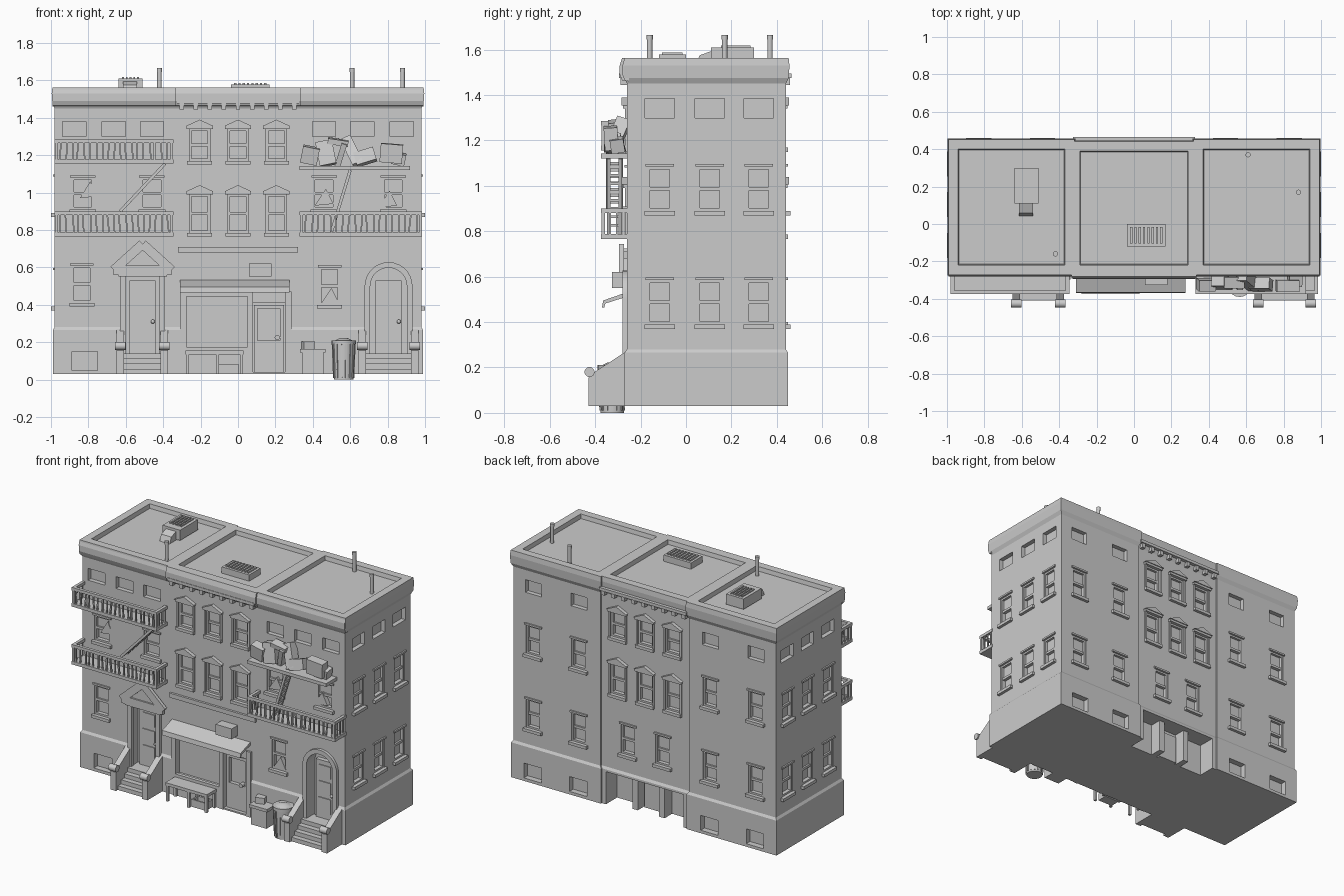
import bpy, bmesh, math, random
from mathutils import Matrix, Vector

if "Cube" in bpy.data.objects:
    bpy.data.objects.remove(bpy.data.objects["Cube"])

random.seed(4)
parts, cuts = {}, bmesh.new()
HALF = math.pi / 2

def bm_of(name):
    return cuts if name == "cut" else parts.setdefault(name, bmesh.new())

def P(face, u, d, z):
    """Point on a wall: u along it, d outward, z up."""
    return {"F": (u, -.26 - d, z), "B": (u, .44 + d, z), "M": (u, .43 + d, z),
            "R": (.98 + d, u, z), "L": (-.98 - d, u, z)}[face]

def extrude(name, a, b):
    bm = bm_of(name)
    va, vb = [bm.verts.new(p) for p in a], [bm.verts.new(p) for p in b]
    n = len(a)
    fs = [bm.faces.new(va), bm.faces.new(vb[::-1])]
    fs += [bm.faces.new((va[i], vb[i], vb[(i + 1) % n], va[(i + 1) % n])) for i in range(n)]
    bmesh.ops.recalc_face_normals(bm, faces=fs)

def prism(name, face, pts, d0, d1):
    extrude(name, [P(face, u, d0, z) for u, z in pts], [P(face, u, d1, z) for u, z in pts])

def prism_x(name, pts, x0, x1):
    extrude(name, [(x0, y, z) for y, z in pts], [(x1, y, z) for y, z in pts])

def wbox(name, face, u0, u1, z0, z1, d0, d1):
    prism(name, face, [(u0, z0), (u1, z0), (u1, z1), (u0, z1)], d0, d1)

def box(name, c, s, rot=None):
    m = Matrix.Translation(c) @ (rot or Matrix()) @ Matrix.Diagonal((*s, 1))
    bmesh.ops.create_cube(bm_of(name), size=1, matrix=m)

def bar(name, a, b, w, t=None):
    a, b = Vector(a), Vector(b)
    box(name, (a + b) / 2, (w, t or w, (b - a).length), (b - a).to_track_quat('Z', 'Y').to_matrix().to_4x4())

def cyl(name, c, r, h, axis='Z', r2=None, seg=20):
    rot = {'Z': Matrix(), 'X': Matrix.Rotation(HALF, 4, 'Y'), 'Y': Matrix.Rotation(HALF, 4, 'X')}[axis]
    bmesh.ops.create_cone(bm_of(name), cap_ends=True, segments=seg, radius1=r, radius2=r if r2 is None else r2,
                          depth=h, matrix=Matrix.Translation(c) @ rot)

def window(face, u, z0, z1, w=.11, style="sash"):
    a, b, t = u - w / 2, u + w / 2, .012
    wbox("cut", face, a, b, z0, z1, -.03, .06)
    if style == "hole":
        return
    for l, r, lo, hi in ((a, a + t, z0, z1), (b - t, b, z0, z1), (a + t, b - t, z0, z0 + t), (a + t, b - t, z1 - t, z1)):
        wbox("window_frames", face, l, r, lo, hi, -.031, -.004)
    m = (z0 + z1) / 2
    wbox("window_frames", face, a + t, b - t, m - .008, m + .008, -.031, -.008)
    wbox("window_frames", face, a + t, b - t, m + .008, z1 - t, -.031, -.02)
    wbox("window_sills", face, a - .012, b + .012, z0 - .02, z0, -.005, .02)
    if style == "pediment":
        wbox("window_pediments", face, a - .015, b + .015, z1, z1 + .015, -.005, .018)
        prism("window_pediments", face, [(a - .02, z1 + .015), (b + .02, z1 + .015), (u, z1 + .05)], -.005, .024)
        for e in (a - .006, b + .006):
            wbox("window_pediments", face, e - .006, e + .006, z0, z1, -.005, .008)
    else:
        wbox("window_lintels", face, a - .008, b + .008, z1, z1 + .012, -.005, .01)

# Windows on the end walls
for f in "RL":
    for y in (-.115, .105, .32):
        window(f, y, .39, .585)
        window(f, y, .89, 1.085)
        window(f, y, 1.30, 1.385, .13, "hole")
# Windows on the front and back of the outer houses
for s in (-1, 1):
    for x in (.46, .665, .875):
        window("F", s * x, 1.30, 1.38, .125, "hole")
    for x in (.46, .83):
        window("F", s * x, .91, 1.08, .12)
    for x in (.49, .83):
        window("B", s * x, .39, .585)
        window("B", s * x, .89, 1.085)
        window("B", s * x, 1.30, 1.385, .12, "hole")
        window("B", s * x, .05, .15, .13, "hole")
window("F", -.835, .41, .61)
window("F", .49, .40, .60)
window("F", -.82, .05, .15, .135, "hole")
# Windows of the middle house
for f in "FM":
    for x in (-.205, 0, .205):
        window(f, x, .785, .99, .11, "pediment")
        window(f, x, 1.17, 1.34, .11, "pediment")
for x in (-.13, .13):
    window("M", x, .40, .60)
# Loose boards across a few windows
for x, z, w in ((.49, .43, .05), (.46, .96, .05), (.8, .95, .05), (-.8, 1.0, .045), (.69, 1.0, .04)):
    prism("window_boards", "F", [(x - w, z - .03), (x + w, z - .02), (x + .01, z + .06)], -.03, .0)

# Doors: rectangular left, arched right, shop door and shop window
def arch(x, r, zb, zc, n=14):
    return [(x - r, zb)] + [(x - r * math.cos(math.pi * i / n), zc + r * math.sin(math.pi * i / n)) for i in range(n + 1)] + [(x + r, zb)]

wbox("cut", "F", -.605, -.415, .04, .55, -.06, .06)
prism("cut", "F", arch(.805, .098, .04, .50), -.07, .06)
wbox("cut", "F", .08, .25, .04, .41, -.04, .06)
wbox("cut", "F", -.275, .05, .17, .46, -.03, .06)
wbox("cut", "M", -.29, .29, .0, .25, -.11, .06)
prism("arch_surround", "F", arch(.805, .128, .03, .50) + arch(.805, .098, .03, .50)[::-1], -.01, .02)
for x in (-.615, -.405):
    wbox("door_surround", "F", x - .015, x + .015, .03, .56, -.01, .02)
wbox("door_surround", "F", -.64, -.38, .55, .585, -.01, .03)
tri = [(-.665, .585), (-.355, .585), (-.51, .725)]
prism("door_pediment", "F", tri, -.01, .025)
for (a, b) in ((tri[0], tri[1]), (tri[0], tri[2]), (tri[2], tri[1])):
    bar("door_pediment", P("F", a[0], .025, a[1]), P("F", b[0], .025, b[1]), .022, .05)
for x in (-.51, .805):
    wbox("house_doors", "F", x - .07, x + .07, .14, .53, -.072, -.04)
    for z0, z1 in ((.18, .28), (.31, .39), (.42, .50)):
        wbox("house_doors", "F", x - .045, x + .045, z0, z1, -.04, -.034)
    bmesh.ops.create_uvsphere(bm_of("door_knobs"), u_segments=12, v_segments=8, radius=.011,
                              matrix=Matrix.Translation(P("F", x + .055, -.03, .31)))
for l, r, lo, hi in ((.085, .105, .03, .40), (.225, .245, .03, .40), (.105, .225, .38, .40), (.105, .225, .03, .21)):
    wbox("shop_door", "F", l, r, lo, hi, -.041, -.015)
cyl("shop_door", P("F", .21, -.002, .225), .014, .03, 'Y', seg=12)
for l, r, lo, hi in ((-.31, -.275, .03, .47), (.05, .08, .03, .47), (.25, .285, .03, .47), (-.275, .05, .155, .175), (-.275, .05, .445, .47)):
    wbox("shop_front", "F", l, r, lo, hi, -.01, .014)
wbox("shop_front", "F", -.32, .32, .68, .71, -.01, .015)
prism_x("awning", [(-.25, .535), (-.365, .495), (-.37, .465), (-.36, .465), (-.355, .482), (-.25, .515)], -.31, .275)
box("air_conditioner", (.12, -.285, .585), (.12, .08, .07))
# Back bay: door and posts
wbox("back_bay", "M", -.07, .07, .03, .22, -.115, -.09)
for x in (-.1, .1):
    wbox("back_bay", "M", x - .02, x + .02, .03, .255, -.12, -.03)

# Stoops with steps, sloping cheeks and scrolls
for xs in ((-.63, -.395), (.665, .945)):
    for x in xs:
        prism_x("stoop_cheeks", [(-.25, .03), (-.43, .03), (-.43, .155), (-.41, .175), (-.25, .28)], x - .02, x + .02)
        cyl("stoop_scrolls", (x, -.425, .18), .022, .055, 'X')
    for i in range(4):
        box("stoop_steps", (sum(xs) / 2, (-.30 - .41 + i * .035) / 2 + .05, .03 + .0138 * (i + 1)),
            (xs[1] - xs[0] - .03, .21 - i * .035, .0275 * (i + 1)))

# Balconies with bent balusters
def balcony(x0, x1, z, h, rails=True):
    yf, t = -.365, .016
    box("balcony_floors", ((x0 + x1) / 2, -.312, z + .011), (x1 - x0, .124, .022))
    if not rails:
        return
    zt = z + h
    box("balcony_rails", ((x0 + x1) / 2, yf, zt - .01), (x1 - x0, .02, .02))
    for x in (x0 + .01, x1 - .01):
        box("balcony_rails", (x, -.31, zt - .01), (.02, .12, .02))
        box("balcony_rails", (x, yf, z + h / 2), (t, t, h))
        for y in (-.335, -.305, -.275):
            bar("balusters", (x, y, z + .02), (x, y, zt - .01), .008)
    n = 20
    for i in range(1, n):
        x = x0 + (x1 - x0) * i / n
        bar("balusters", (x + random.uniform(-.007, .007), yf, z + .02),
            (x + random.uniform(-.007, .007), yf, zt - .01), random.uniform(.007, .014), .008)

balcony(-.98, -.345, .765, .135)
balcony(-.98, -.345, 1.155, .13)
balcony(.33, .985, .765, .135)
balcony(.33, .92, 1.12, 0, False)
# Slanting fire ladders
def ladder(a, b, w):
    a, b = Vector(a), Vector(b)
    side = Vector((0, w / 2, 0))
    for s in (-1, 1):
        bar("ladders", a + side * s, b + side * s, .016)
    for i in range(1, 9):
        p = a.lerp(b, i / 9)
        bar("ladders", p - side, p + side, .012)
ladder((-.63, -.315, .90), (-.39, -.315, 1.155), .06)
ladder((.50, -.315, .79), (.60, -.315, 1.12), .05)
# Clutter heaped on the open upper balcony
for x, z, w, h, a in ((.385, 1.20, .09, .09, .2), (.47, 1.21, .09, .13, -.2), (.535, 1.27, .11, .03, .15), (.55, 1.20, .03, .14, .3),
                      (.61, 1.22, .06, .16, -.45), (.68, 1.19, .11, .07, -.3), (.82, 1.21, .12, .1, .08), (.86, 1.18, .07, .06, .2)):
    box("balcony_clutter", (x, -.315 + random.uniform(-.015, .015), z), (w, .06, h),
        Matrix.Rotation(a, 4, 'Y') @ Matrix.Rotation(a * .8, 4, 'X'))

# Street items: display table, crate, stool, bin
box("display_table", (-.125, -.32, .145), (.31, .11, .02))
for x in (-.27, -.11, .02):
    for y in (-.365, -.28):
        box("display_table", (x, y, .085), (.016, .016, .11))
for s, c in (((.11, .01, .05), (-.05, -.345, .055)), ((.11, .01, .05), (-.05, -.285, .055)), ((.11, .06, .01), (-.05, -.315, .035)),
             ((.01, .06, .05), (-.1, -.315, .055)), ((.01, .06, .05), (0, -.315, .055))):
    box("crate", c, s)
box("street_boxes", (.40, -.305, .09), (.115, .09, .12))
box("street_boxes", (.40, -.305, .155), (.135, .105, .02))
box("street_boxes", (.375, -.29, .185), (.06, .05, .04), Matrix.Rotation(.3, 4, 'Z'))
cyl("bin", (.565, -.325, .1), .052, .2, r2=.06)
cyl("bin", (.565, -.325, .2), .065, .02)
cyl("bin", (.565, -.325, .215), .05, .014, r2=.02)
for i in range(14):
    a = math.tau * i / 14
    bar("bin", (.565 + .053 * math.cos(a), -.325 + .053 * math.sin(a), .01), (.565 + .06 * math.cos(a), -.325 + .06 * math.sin(a), .19), .008)

# Cornices with brackets on front and back of the middle house
for x0, x1, o in ((-.992, -.33, 0), (-.335, .335, .012), (.33, .992, 0)):
    prism_x("front_cornice", [(-.25, 1.46), (-.27 - o, 1.465), (-.28 - o, 1.49), (-.28 - o, 1.53), (-.27 - o, 1.563), (-.25, 1.563)], x0, x1)
for f in "FM":
    wbox("cornice_brackets", f, -.325, .325, 1.475, 1.495, -.01, .035)
    for i in range(9):
        x = -.3 + i * .075
        wbox("cornice_brackets", f, x - .012, x + .012, 1.445, 1.48, -.01, .028)

# Roof vents and pipes
box("roof_vents", (-.575, .205, 1.575), (.13, .19, .07))
prism_x("roof_vents", [(.115, 1.595), (.06, 1.575), (.04, 1.53), (.115, 1.53)], -.615, -.54)
box("roof_vents", (.065, -.06, 1.555), (.205, .12, .045))
for i in range(5):
    box("vent_slats", (-.615 + i * .02, .22, 1.612), (.01, .13, .012))
for i in range(8):
    box("vent_slats", (-.015 + i * .023, -.06, 1.58), (.012, .09, .014))
for x, y in ((-.42, -.16), (.61, .37), (.88, .17)):
    cyl("roof_pipes", (x, y, 1.60), .012, .13, seg=12)
    cyl("roof_pipes", (x, y, 1.655), .014, .02, seg=12)

# House shells: plinth, wall, cornice and sunk roof lofted as one
def shell(name, x0, x1, y0, y1):
    bm = bm_of(name)
    prev = first = None
    for z, o in ((.03, .01), (.265, .01), (.28, 0), (1.45, 0), (1.475, .012), (1.53, .016), (1.563, .012), (1.563, -.04), (1.535, -.045)):
        ring = [bm.verts.new(p) for p in ((x0 - o, y0 - o, z), (x1 + o, y0 - o, z), (x1 + o, y1 + o, z), (x0 - o, y1 + o, z))]
        if prev:
            for i in range(4):
                bm.faces.new((prev[i], prev[(i + 1) % 4], ring[(i + 1) % 4], ring[i]))
        first, prev = first or ring, ring
    bm.faces.new(first[::-1])
    bm.faces.new(prev)

shells = {"left_house": (-.98, -.33), "middle_house": (-.33, .33), "right_house": (.33, .98)}
for n, (a, b) in shells.items():
    shell(n, a, b, -.26, .43 if n[0] == "m" else .44)

def to_object(name, bm):
    me = bpy.data.meshes.new(name)
    bm.to_mesh(me)
    bm.free()
    ob = bpy.data.objects.new(name, me)
    bpy.context.collection.objects.link(ob)
    return ob

objs = {n: to_object(n, bm) for n, bm in parts.items()}
cutter = to_object("opening_cutter", cuts)
cutter.hide_render = True
# Cut the openings into the shells
for n in shells:
    mod = objs[n].modifiers.new("openings", 'BOOLEAN')
    mod.operation, mod.solver, mod.object = 'DIFFERENCE', 'EXACT', cutter
bpy.context.view_layer.update()
dg = bpy.context.evaluated_depsgraph_get()
cut_meshes = {n: bpy.data.meshes.new_from_object(objs[n].evaluated_get(dg)) for n in shells}
for n, me in cut_meshes.items():
    objs[n].modifiers.clear()
    objs[n].data = me
bpy.data.objects.remove(cutter)
for n in ("bin", "roof_pipes", "stoop_scrolls", "door_knobs", "arch_surround"):
    bpy.ops.object.select_all(action='DESELECT')
    objs[n].select_set(True)
    bpy.context.view_layer.objects.active = objs[n]
    bpy.ops.object.shade_smooth_by_angle(angle=math.radians(35))
